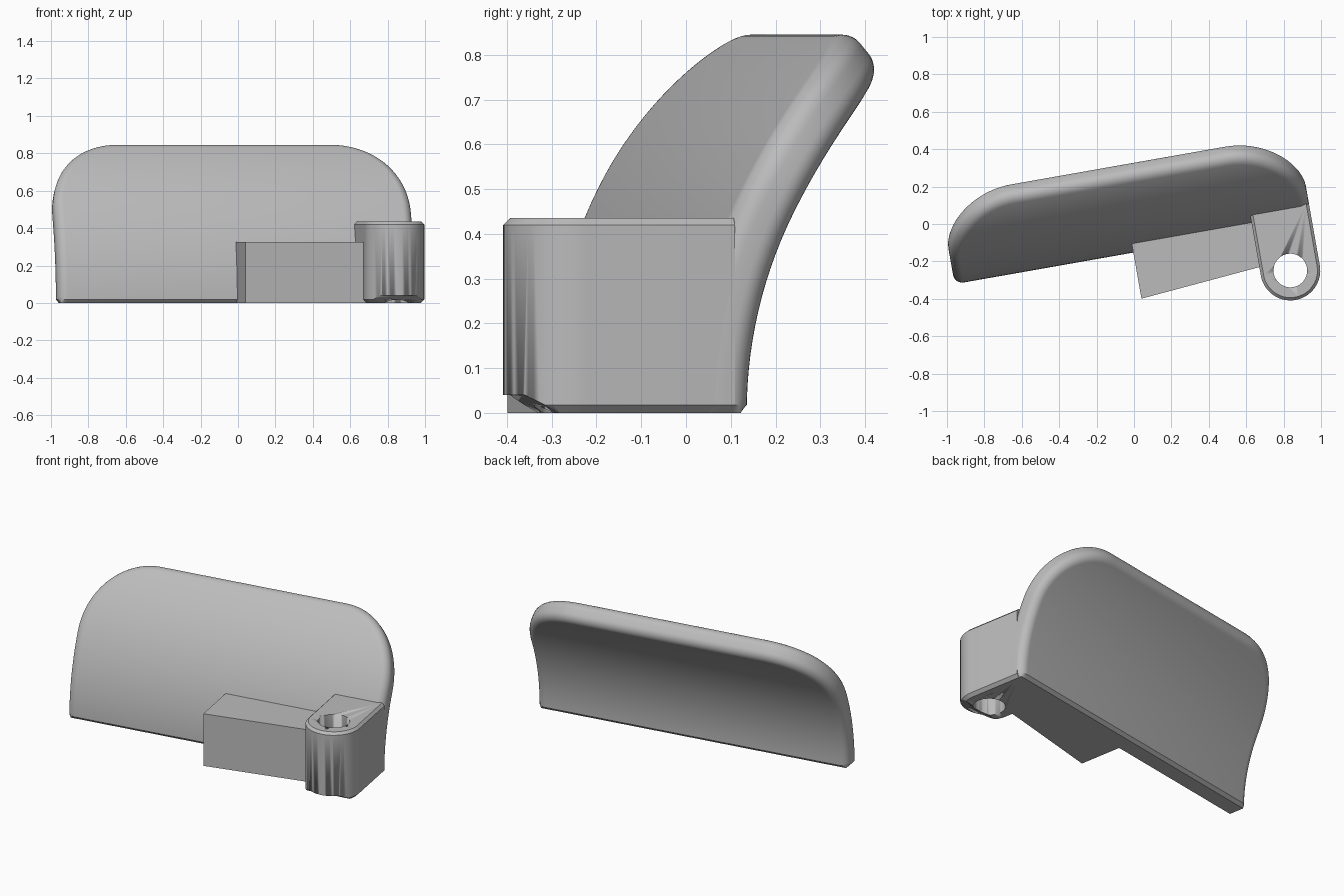
import bpy, bmesh
from math import sin, cos, pi, radians, sqrt
from mathutils import Matrix

cube = bpy.data.objects.get("Cube")
if cube:
    bpy.data.objects.remove(cube)

grey = bpy.data.materials.new("light_grey")
grey.use_nodes = True
colour = (0.5, 0.5, 0.5, 1)
grey.diffuse_color = colour
grey.node_tree.nodes["Principled BSDF"].inputs["Base Color"].default_value = colour

TURN = Matrix.Rotation(radians(10), 4, 'Z')   # whole part is turned about z


def finish(name, bm, cutter=False):
    bmesh.ops.remove_doubles(bm, verts=bm.verts, dist=1e-5)
    bmesh.ops.recalc_face_normals(bm, faces=bm.faces)
    bm.transform(TURN)
    mesh = bpy.data.meshes.new(name)
    bm.to_mesh(mesh)
    bm.free()
    ob = bpy.data.objects.new(name, mesh)
    bpy.context.collection.objects.link(ob)
    mesh.materials.append(grey)
    bpy.ops.object.select_all(action='DESELECT')
    ob.select_set(True)
    bpy.context.view_layer.objects.active = ob
    bpy.ops.object.shade_smooth_by_angle(angle=radians(32))
    if cutter:
        ob.hide_render = True
        ob.hide_viewport = True
    return ob


def loft(name, loops, cutter=False):
    """Skin a stack of equal loops and cap both ends."""
    bm = bmesh.new()
    rings = [[bm.verts.new(p) for p in loop] for loop in loops]
    for a, b in zip(rings, rings[1:]):
        for i in range(len(a)):
            j = (i + 1) % len(a)
            bm.faces.new((a[i], a[j], b[j], b[i]))
    bm.faces.new(rings[0])
    bm.faces.new(rings[-1])
    return finish(name, bm, cutter)


# Curved plate: rounded panel wrapped on an arc, with rounded rim
RADIUS, THICK, ROUND, CENTRE_V = 1.12, 0.13, 0.05, 0.97
HALF, MID, TOP = 0.97, -0.03, 0.885
CORNER_U, CORNER_A = 0.39, 0.42
STEPS = 8

rim = []                                      # depth and inset through the rim
for k in range(STEPS + 1):
    a = pi / 2 * k / STEPS
    rim.append((ROUND * (1 - cos(a)), ROUND * (1 - sin(a))))
rim += [(THICK - d, e) for d, e in reversed(rim)]


def plate_rows(depth, inset):
    """Left and right ends of each row, from the bottom up."""
    r = RADIUS - depth
    ca, cu = CORNER_A - inset, CORNER_U - inset
    base = TOP - CORNER_A
    rows = [(0.018 / r, HALF - inset)]
    rows += [(base * k / 14, HALF - inset) for k in range(1, 15)]
    for k in range(1, 21):
        t = pi / 2 * k / 20
        rows.append((base + ca * sin(t), HALF - CORNER_U + cu * cos(t)))
    out = []
    # narrowed foot row makes the bottom chamfer
    foot = RADIUS - min(max(depth, 0.018), THICK - 0.018)
    out.append([(MID + s * (HALF - max(inset, 0.018)), CENTRE_V - foot, 0) for s in (-1, 1)])
    for ang, half in rows:
        out.append([(MID + s * half, CENTRE_V - r * cos(ang), r * sin(ang)) for s in (-1, 1)])
    return out


bm = bmesh.new()
layers = [[[bm.verts.new(p) for p in row] for row in plate_rows(*d)] for d in rim]
for layer in (layers[0], layers[-1]):         # front and back skins
    for a, b in zip(layer, layer[1:]):
        bm.faces.new((a[0], a[1], b[1], b[0]))
for p, q in zip(layers, layers[1:]):
    for side in (0, 1):                       # rim at both ends
        for i in range(len(p) - 1):
            bm.faces.new((p[i][side], p[i + 1][side], q[i + 1][side], q[i][side]))
    for i in (0, -1):                         # foot and top
        bm.faces.new((p[i][0], p[i][1], q[i][1], q[i][0]))
finish("curved_plate", bm)


# Hinge lug: rounded block with chamfered top and bottom
LUG_U, LUG_V, LUG_R = 0.78, -0.39, 0.16


def lug_loop(z, inset):
    r = LUG_R - inset
    pts = [(LUG_U + r * cos(pi + pi * k / 32), LUG_V + r * sin(pi + pi * k / 32), z)
           for k in range(33)]
    return pts + [(LUG_U + r, -0.055, z), (LUG_U - r, -0.055, z)]


lug = loft("hinge_lug", [lug_loop(0, 0.018), lug_loop(0.018, 0),
                         lug_loop(0.42, 0), lug_loop(0.435, 0.015)])

# Pin hole and ramped relief under the lug nose
hole = loft("pin_hole_cutter",
            [[(LUG_U + 0.09 * cos(2 * pi * k / 48), LUG_V + 0.09 * sin(2 * pi * k / 48), z)
              for k in range(48)] for z in (-0.1, 0.6)], True)
ramp = [(-0.45, -0.05), (-0.45, 0), (-0.52, 0.04), (-0.6, 0.04), (-0.6, -0.05)]
relief = loft("ramp_cutter", [[(u, v, z) for v, z in ramp] for u in (0.5, 1.1)], True)
for cutter in (hole, relief):
    mod = lug.modifiers.new(cutter.name, 'BOOLEAN')
    mod.object = cutter
    mod.operation = 'DIFFERENCE'
    mod.solver = 'EXACT'

# Tapered arm between plate and lug
arm = [(-0.03, -0.40), (0.66, -0.34), (0.66, -0.075), (-0.03, -0.075)]
loft("side_arm", [[(u, v, z) for u, v in arm] for z in (0, 0.325)])
